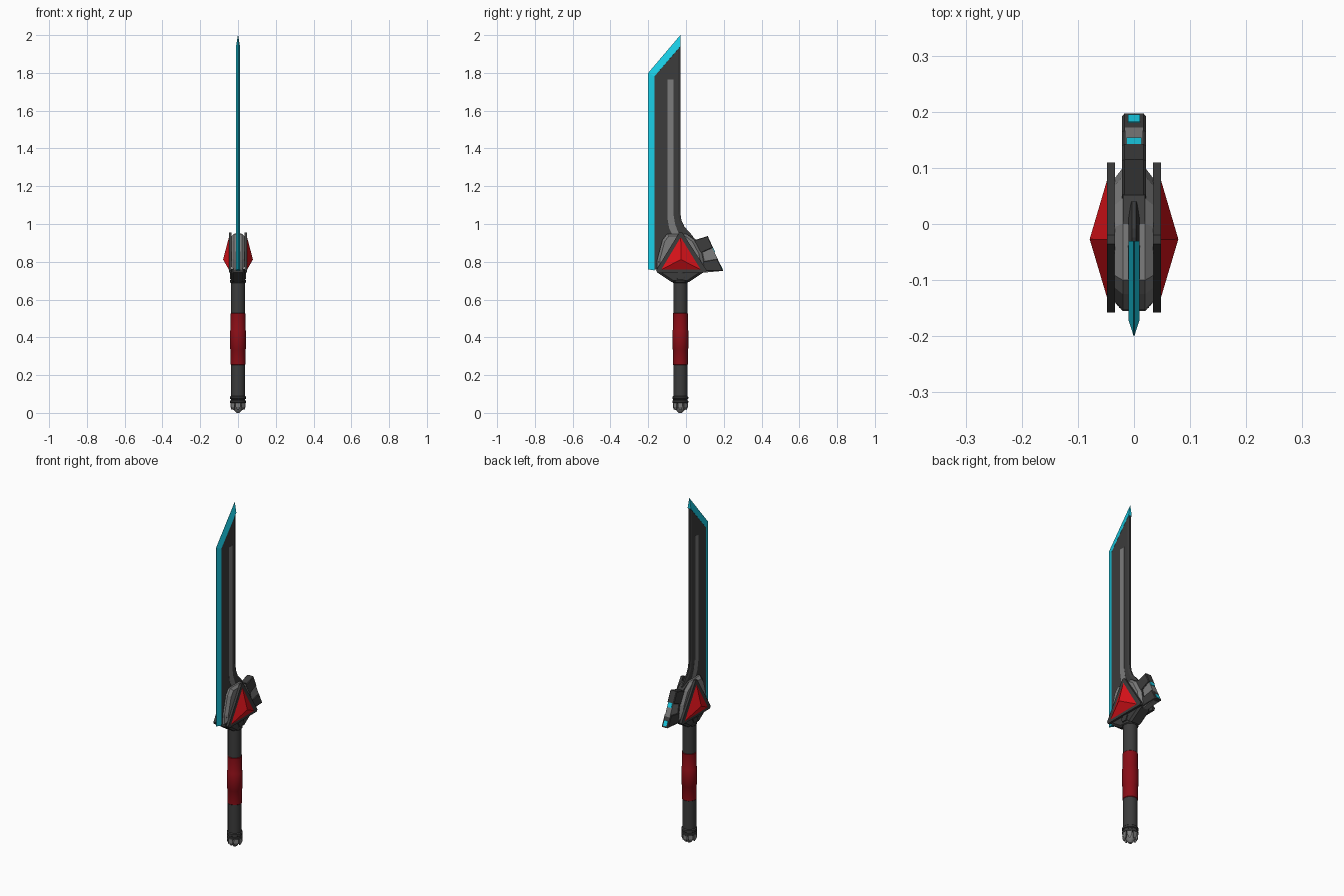
import bpy, bmesh, math
from mathutils import Vector

if "Cube" in bpy.data.objects:
    bpy.data.objects.remove(bpy.data.objects["Cube"])

def mat(name, r, g, b):
    m = bpy.data.materials.new(name)
    m.diffuse_color = (r, g, b, 1)
    m.use_nodes = True
    m.node_tree.nodes["Principled BSDF"].inputs["Base Color"].default_value = m.diffuse_color
    return m

DARK = mat("dark_metal", 0.045, 0.045, 0.045)
GREY = mat("grey_metal", 0.2, 0.2, 0.2)
RED = mat("red_crystal", 0.7, 0.006, 0.01)
GRIP = mat("red_grip", 0.25, 0.004, 0.008)
CYAN = mat("cyan_glow", 0.01, 0.62, 0.8)
CY = -0.03  # handle axis in y

def finish(name, bm, m, smooth=False):
    bmesh.ops.recalc_face_normals(bm, faces=bm.faces)
    me = bpy.data.meshes.new(name)
    bm.to_mesh(me)
    bm.free()
    ob = bpy.data.objects.new(name, me)
    bpy.context.collection.objects.link(ob)
    me.materials.append(m)
    if smooth:
        bpy.context.view_layer.objects.active = ob
        ob.select_set(True)
        bpy.ops.object.shade_smooth_by_angle(angle=math.radians(35))
        ob.select_set(False)
    return ob

def loft(name, levels, m):
    """Join equal-length (y, z) profiles placed at successive x values."""
    bm = bmesh.new()
    rings = [[bm.verts.new((x, y, z)) for y, z in p] for x, p in levels]
    n = len(rings[0])
    for a, b in zip(rings, rings[1:]):
        for i in range(n):
            j = (i + 1) % n
            bm.faces.new((a[i], a[j], b[j], b[i]))
    bm.faces.new(rings[0])
    bm.faces.new(rings[-1])
    return finish(name, bm, m)

def shrink(p, k):
    c = sum((Vector(q) for q in p), Vector((0, 0))) / len(p)
    return [tuple(c + (Vector(q) - c) * k) for q in p]

def slab(name, p, w, m, inner=None, w2=None):
    """Plate symmetric about x=0 with full profile to w, bevelled to inner at w2."""
    if inner is None:
        return loft(name, [(-w, p), (w, p)], m)
    return loft(name, [(-w2, inner), (-w, p), (w, p), (w2, inner)], m)

def lathe(name, prof, m, seg=24):
    bm = bmesh.new()
    rings = [[bm.verts.new((r * math.cos(2 * math.pi * i / seg),
                            CY + r * math.sin(2 * math.pi * i / seg), z))
              for i in range(seg)] for r, z in prof]
    for a, b in zip(rings, rings[1:]):
        for i in range(seg):
            j = (i + 1) % seg
            bm.faces.new((a[i], a[j], b[j], b[i]))
    bm.faces.new(rings[0])
    bm.faces.new(rings[-1])
    return finish(name, bm, m, True)

# blade body, back edge flaring into the guard
front = [(-0.168, 0.76), (-0.168, 1.78), (-0.03, 1.94)]
back = [(-0.03, 1.06), (-0.024, 1.02), (-0.008, 0.985), (0.02, 0.955), (0.04, 0.93), (0.04, 0.76)]
inset = [(-0.042, 1.925), (-0.042, 1.06), (-0.036, 1.015), (-0.018, 0.977), (0.01, 0.945),
         (0.03, 0.92), (0.03, 0.76)]
slab("blade_body", front + back, 0.004, DARK, front[:2] + inset, 0.0095)

# glowing cutting edge, wedge section
outer = [(-0.2, 0.76), (-0.2, 1.80), (-0.03, 2.0)]
ridge = [(-0.168, 0.755), (-0.168, 1.78), (-0.03, 1.94)]
rim = [(-0.171, 0.755), (-0.171, 1.784), (-0.03, 1.944)]
slab("blade_edge", outer + ridge[::-1], 0.0005, CYAN, rim + ridge[::-1], 0.01)

# fuller strip on both faces
slab("blade_fuller", [(-0.098, 1.765), (-0.066, 1.765), (-0.066, 1.05), (-0.058, 1.0), (-0.035, 0.94),
                      (-0.07, 0.94), (-0.09, 0.98), (-0.098, 1.03)], 0.0103, GREY)

# guard core: bevelled grey housing
core = [(-0.155, 0.76), (-0.153, 0.81), (-0.125, 0.915), (-0.1, 0.948), (0.0, 0.948),
        (0.045, 0.915), (0.085, 0.84), (0.1, 0.76)]
slab("guard_core", core, 0.02, GREY, shrink(core, 0.86), 0.035)
slab("guard_front_block", [(-0.135, 0.75), (-0.145, 0.80), (-0.115, 0.88), (-0.09, 0.88), (-0.09, 0.75)],
     0.03, DARK)

# triangular side plates and red crystal pyramids
plate = [(-0.16, 0.745), (-0.03, 0.957), (0.108, 0.745)]
tip = [(-0.157, 0.752), (-0.163, 0.745)]
frame = [(-0.152, 0.743), (-0.158, 0.755), (-0.036, 0.955), (-0.02, 0.955), (0.11, 0.755), (0.104, 0.743)]
gem = [(-0.133, 0.757), (-0.028, 0.932), (0.08, 0.757)]
for s, side in ((1, "right"), (-1, "left")):
    loft("guard_plate_" + side, [(s * 0.034, frame), (s * 0.048, frame)], DARK)
    bm = bmesh.new()
    v = [bm.verts.new((s * 0.0475, y, z)) for y, z in gem]
    t = bm.verts.new((s * 0.079, -0.027, 0.812))
    bm.faces.new(v)
    for i in range(3):
        bm.faces.new((v[i], v[(i + 1) % 3], t))
    finish("crystal_" + side, bm, RED)

# flared collar under the guard
collar = [(-0.15, 0.765), (-0.15, 0.742), (-0.075, 0.692), (0.015, 0.692), (0.09, 0.742), (0.09, 0.765)]
slab("guard_collar", collar, 0.026, DARK, shrink(collar, 0.8), 0.036)
slab("collar_clasp", [(-0.055, 0.735), (-0.045, 0.708), (-0.015, 0.708), (-0.005, 0.735)], 0.042, DARK)

# rear fin: two dark blocks, grey waist, glowing inlay
def block(name, p, w):
    slab(name, p, w - 0.004, DARK, shrink(p, 0.92), w)

block("fin_upper_block", [(0.03, 0.91), (0.115, 0.936), (0.143, 0.875), (0.075, 0.845)], 0.021)
block("fin_lower_block", [(0.085, 0.80), (0.167, 0.815), (0.197, 0.752), (0.09, 0.75)], 0.021)
slab("fin_waist", [(0.05, 0.86), (0.135, 0.885), (0.172, 0.805), (0.08, 0.78)], 0.016, GREY)
slab("fin_spine", [(0.0, 0.95), (0.05, 0.92), (0.09, 0.85), (0.11, 0.75), (0.03, 0.75)], 0.0195, DARK)
slab("fin_waist_glow", [(0.139, 0.876), (0.143, 0.876), (0.154, 0.852), (0.150, 0.852)], 0.013, CYAN)
slab("fin_lower_glow", [(0.178, 0.786), (0.183, 0.786), (0.195, 0.76), (0.19, 0.76)], 0.011, CYAN)
slab("fin_underside", [(0.01, 0.72), (0.10, 0.765), (0.175, 0.765), (0.175, 0.75), (0.09, 0.742)], 0.016, GREY)

# handle shaft, ribbed neck and grip
lathe("handle_shaft", [(0.037, 0.07), (0.037, 0.70)], DARK)
neck = []
for i in range(3):
    z = 0.688 + i * 0.02
    neck += [(0.038, z), (0.042, z + 0.004), (0.042, z + 0.014), (0.038, z + 0.018)]
lathe("handle_neck", neck, DARK)
lathe("grip_wrap", [(0.036, 0.253), (0.0395, 0.257), (0.0395, 0.335), (0.042, 0.34), (0.042, 0.435),
                    (0.0395, 0.44), (0.0395, 0.526), (0.036, 0.53)], GRIP)

# pommel: ring, core and crown of teeth
lathe("pommel_ring", [(0.036, 0.05), (0.042, 0.054), (0.042, 0.064), (0.038, 0.067), (0.038, 0.072),
                      (0.042, 0.075), (0.042, 0.085), (0.037, 0.09)], DARK)
lathe("pommel_core", [(0.008, 0.0), (0.02, 0.012), (0.03, 0.035), (0.034, 0.055)], GREY, 8)
bm = bmesh.new()
for i in range(8):
    pts = []
    for r, z, h in ((0.029, 0.055, 0.3), (0.041, 0.055, 0.3), (0.042, 0.032, 0.3), (0.034, 0.015, 0.12),
                    (0.027, 0.02, 0.12)):
        for s in (-1, 1):
            a = 2 * math.pi * i / 8 + s * h
            pts.append(bm.verts.new((r * math.cos(a), CY + r * math.sin(a), z)))
    left, right = pts[0::2], pts[1::2]
    bm.faces.new(left)
    bm.faces.new(right)
    for k in range(5):
        j = (k + 1) % 5
        bm.faces.new((left[k], left[j], right[j], right[k]))
finish("pommel_crown", bm, GREY)
